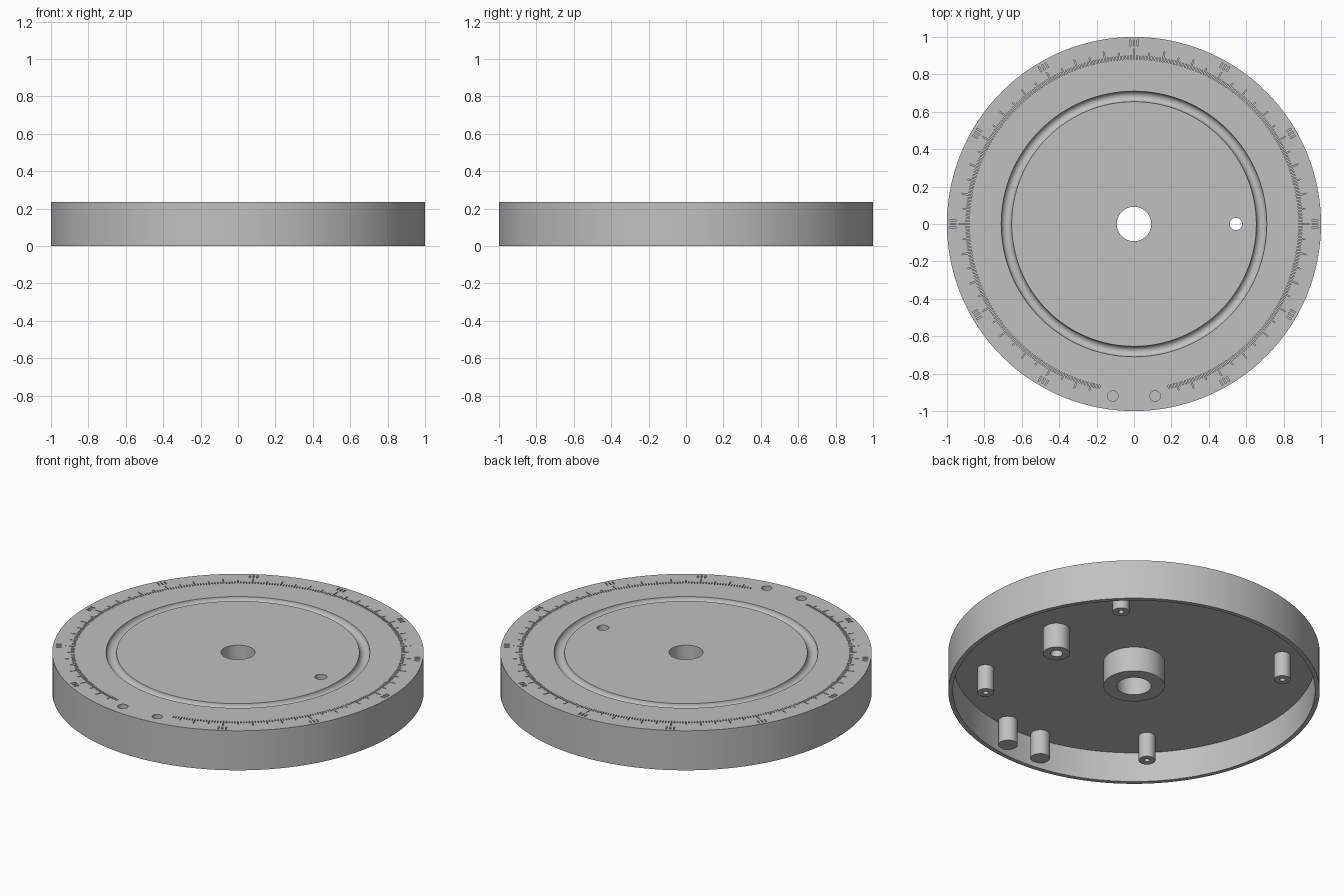
import bpy, bmesh, math
from mathutils import Matrix, Vector

if "Cube" in bpy.data.objects:
    bpy.data.objects.remove(bpy.data.objects["Cube"])

TOP, CEILING, POST_END = 0.235, 0.178, 0.03

grey = bpy.data.materials.new("plain grey")
grey.use_nodes = True
colour = (0.53, 0.53, 0.53, 1)
grey.diffuse_color = colour
grey.node_tree.nodes["Principled BSDF"].inputs["Base Color"].default_value = colour


def make_object(name, bm):
    mesh = bpy.data.meshes.new(name)
    bm.to_mesh(mesh)
    bm.free()
    mesh.materials.append(grey)
    obj = bpy.data.objects.new(name, mesh)
    bpy.context.collection.objects.link(obj)
    return obj


def lathe(name, profile, x=0, y=0, steps=32):
    """Spin a closed (radius, height) outline around a vertical axis."""
    bm = bmesh.new()
    verts = [bm.verts.new((r, 0, z)) for r, z in profile]
    edges = [bm.edges.new((a, b)) for a, b in zip(verts, verts[1:] + verts[:1])]
    bmesh.ops.spin(bm, geom=verts + edges, axis=(0, 0, 1), cent=(0, 0, 0),
                   angle=2 * math.pi, steps=steps)
    bmesh.ops.remove_doubles(bm, verts=bm.verts, dist=1e-5)
    # drop the axis edge faces left by closed outlines that touch the centre
    bmesh.ops.dissolve_degenerate(bm, edges=bm.edges, dist=1e-6)
    bmesh.ops.recalc_face_normals(bm, faces=bm.faces)
    bmesh.ops.translate(bm, verts=bm.verts, vec=(x, y, 0))
    return make_object(name, bm)


def smooth(obj):
    bpy.ops.object.select_all(action="DESELECT")
    obj.select_set(True)
    bpy.context.view_layer.objects.active = obj
    bpy.ops.object.shade_smooth_by_angle(angle=math.radians(30))


# Hollow dial body with a round groove on top and a hub below
groove = [(0.682 - 0.028 * math.cos(a), TOP - 0.028 * math.sin(a))
          for a in (math.pi * i / 10 for i in range(11))]
body = lathe("dial_body", [(0.092, TOP)] + groove + [
    (1, TOP), (1, 0), (0.975, 0), (0.975, CEILING),
    (0.165, CEILING), (0.165, POST_END), (0.092, POST_END)], steps=128)

# Cutter for the drilled holes and the engraved scale
cut = bmesh.new()


def add_hole(x, y, radius):
    bmesh.ops.create_cone(cut, cap_ends=True, segments=32, radius1=radius,
                          radius2=radius, depth=0.2,
                          matrix=Matrix.Translation((x, y, TOP)))


def add_mark(degrees, inner, outer, width):
    turn = Matrix.Rotation(math.radians(degrees), 4, "Z")
    place = Matrix.Translation((0, (inner + outer) / 2, TOP))
    size = Matrix.Diagonal(Vector((width, outer - inner, 0.024, 1)))
    bmesh.ops.create_cube(cut, size=1, matrix=turn @ place @ size)


add_hole(0.545, 0, 0.033)
for side in (-1, 1):
    add_hole(side * 0.113, -0.92, 0.028)
for deg in range(-168, 169):
    length = 0.055 if deg % 10 == 0 else 0.038 if deg % 5 == 0 else 0.02
    add_mark(deg, 0.88, 0.88 + length, 0.005)
# Short index strokes every thirty degrees
for deg in range(-150, 151, 30):
    for offset in (-1.2, 0, 1.2):
        add_mark(deg + offset, 0.953, 0.983, 0.007)

cutter = make_object("scale_cutter", cut)
mod = body.modifiers.new("engraving", "BOOLEAN")
mod.operation, mod.solver, mod.object = "DIFFERENCE", "EXACT", cutter
bpy.ops.object.select_all(action="DESELECT")
body.select_set(True)
bpy.context.view_layer.objects.active = body
bpy.ops.object.modifier_apply(modifier=mod.name)
bpy.data.objects.remove(cutter)
smooth(body)

# Boss around the through hole
smooth(lathe("hole_boss", [(0.033, CEILING), (0.072, CEILING),
                           (0.072, POST_END), (0.033, POST_END)], 0.545, 0))

# Closed sockets below the two pin holes
for side, label in ((-1, "right"), (1, "left")):
    smooth(lathe(label + "_pin_socket",
                 [(0.028, CEILING), (0.052, CEILING), (0.052, POST_END),
                  (0, POST_END), (0, 0.06), (0.028, 0.06)], side * 0.113, -0.92))

# Four screw posts with pilot holes
for sx, side in ((-1, "right"), (1, "left")):
    for sy, end in ((-1, "front"), (1, "back")):
        smooth(lathe(f"{end}_{side}_screw_post",
                     [(0, CEILING), (0.045, CEILING), (0.045, POST_END),
                      (0.015, POST_END), (0.015, 0.15), (0, 0.15)],
                     sx * 0.567, sy * 0.567))
